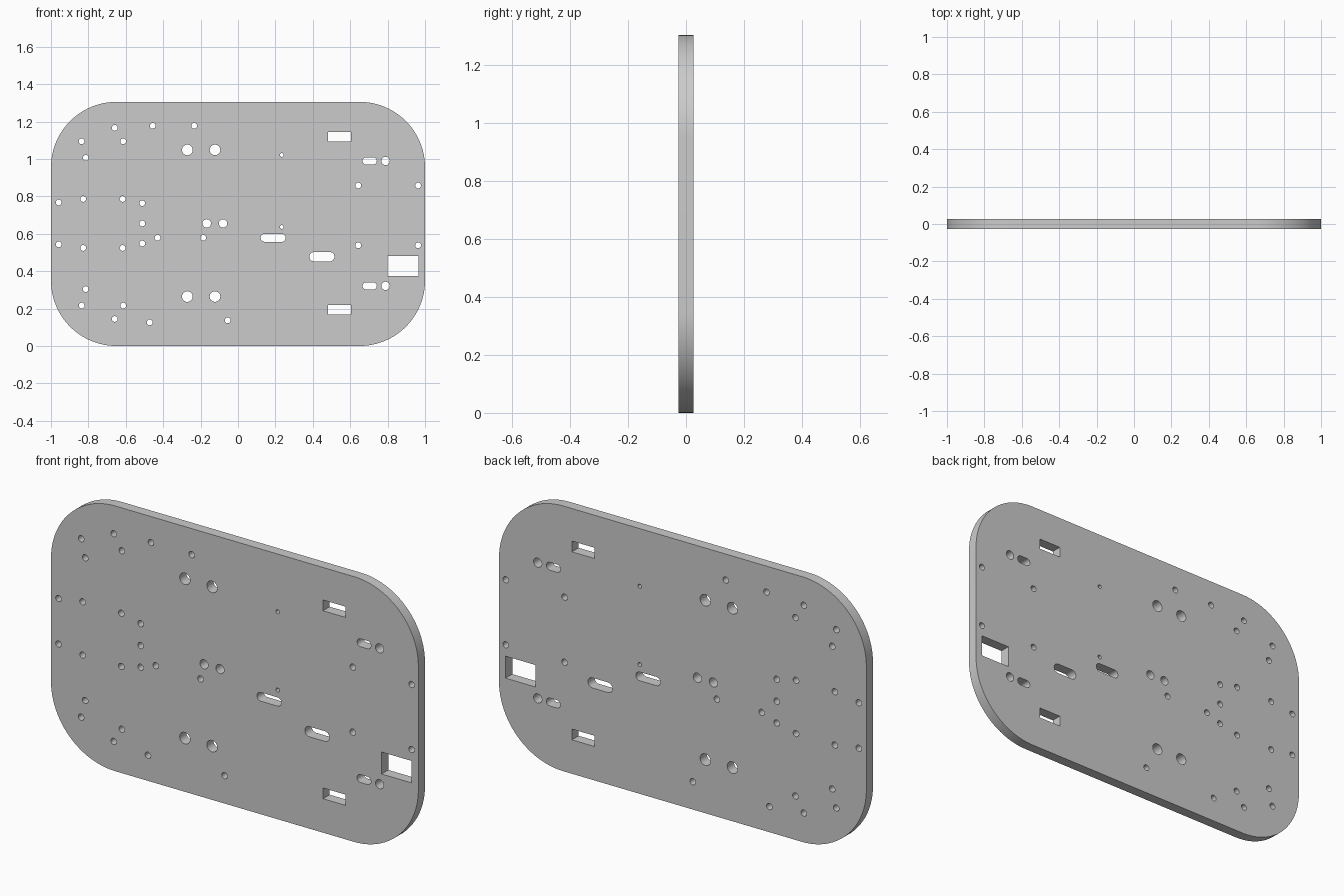
import bpy, bmesh
from math import sin, cos, pi

if "Cube" in bpy.data.objects:
    bpy.data.objects.remove(bpy.data.objects["Cube"])

THICK = 0.052
curve = bpy.data.curves.new("mounting_plate", 'CURVE')
curve.dimensions = '2D'
curve.fill_mode = 'BOTH'
curve.extrude = THICK / 2


def loop(pts):
    s = curve.splines.new('POLY')
    s.points.add(len(pts) - 1)
    for p, (x, z) in zip(s.points, pts):
        p.co = (x, z, 0, 1)
    s.use_cyclic_u = True


def circle(x, z, r, n=24):
    loop([(x + r * cos(2 * pi * i / n), z + r * sin(2 * pi * i / n)) for i in range(n)])


def rect(x0, x1, z0, z1):
    loop([(x0, z0), (x1, z0), (x1, z1), (x0, z1)])


def slot(x, z, w, h, n=12):
    r, d = h / 2, (w - h) / 2
    loop([(x + side * d + r * cos(a0 + pi * i / n), z + r * sin(a0 + pi * i / n))
          for side, a0 in ((1, -pi / 2), (-1, pi / 2)) for i in range(n + 1)])


def rounded(x0, x1, z0, z1, r, n=24):
    corners = ((x1 - r, z1 - r), (x0 + r, z1 - r), (x0 + r, z0 + r), (x1 - r, z0 + r))
    loop([(cx + r * cos(pi / 2 * (k + i / n)), cz + r * sin(pi / 2 * (k + i / n)))
          for k, (cx, cz) in enumerate(corners) for i in range(n + 1)])


# Outline
rounded(-1, 1, 0, 1.305, 0.35)

# Small screw holes, those repeated in mirrored rows about mid height
for x, z in ((-0.836, 1.094), (-0.614, 1.094), (-0.814, 1.006), (-0.959, 0.767),
             (-0.828, 0.786), (-0.617, 0.786), (-0.659, 1.166)):
    for zz in (z, 1.31 - z):
        circle(x, zz, 0.0155)

# Remaining small screw holes
for x, z in ((-0.456, 1.177), (-0.234, 1.177), (-0.472, 0.126), (-0.055, 0.137),
             (-0.512, 0.763), (-0.512, 0.655), (-0.512, 0.548), (-0.43, 0.578), (-0.186, 0.578),
             (0.643, 0.858), (0.963, 0.858), (0.643, 0.538), (0.963, 0.538)):
    circle(x, z, 0.0155)

# Pilot holes
for z in (1.021, 0.636):
    circle(0.234, z, 0.010)

# Medium and large holes
for x, z in ((-0.167, 0.655), (-0.08, 0.655), (0.789, 0.989), (0.789, 0.321)):
    circle(x, z, 0.0225)
for x in (-0.271, -0.123):
    for z in (1.048, 0.264):
        circle(x, z, 0.0285)

# Slots
slot(0.188, 0.578, 0.134, 0.043)
slot(0.449, 0.477, 0.134, 0.050)
for z in (0.989, 0.321):
    slot(0.704, z, 0.076, 0.039)

# Rectangular windows
rect(0.481, 0.603, 1.092, 1.145)
rect(0.481, 0.603, 0.167, 0.22)
rect(0.80, 0.964, 0.374, 0.482)

# Turn the profile into an upright welded mesh
tmp = bpy.data.objects.new("profile", curve)
bpy.context.collection.objects.link(tmp)
bpy.context.view_layer.update()
mesh = bpy.data.meshes.new_from_object(tmp.evaluated_get(bpy.context.evaluated_depsgraph_get()))
bpy.data.objects.remove(tmp)

bm = bmesh.new()
bm.from_mesh(mesh)
bmesh.ops.remove_doubles(bm, verts=bm.verts, dist=1e-5)
for v in bm.verts:
    v.co = (v.co.x, -v.co.z, v.co.y)
bmesh.ops.recalc_face_normals(bm, faces=bm.faces)
bm.to_mesh(mesh)
bm.free()

plate = bpy.data.objects.new("mounting_plate", mesh)
bpy.context.collection.objects.link(plate)
bpy.context.view_layer.objects.active = plate
plate.select_set(True)
bpy.ops.object.shade_smooth_by_angle()
